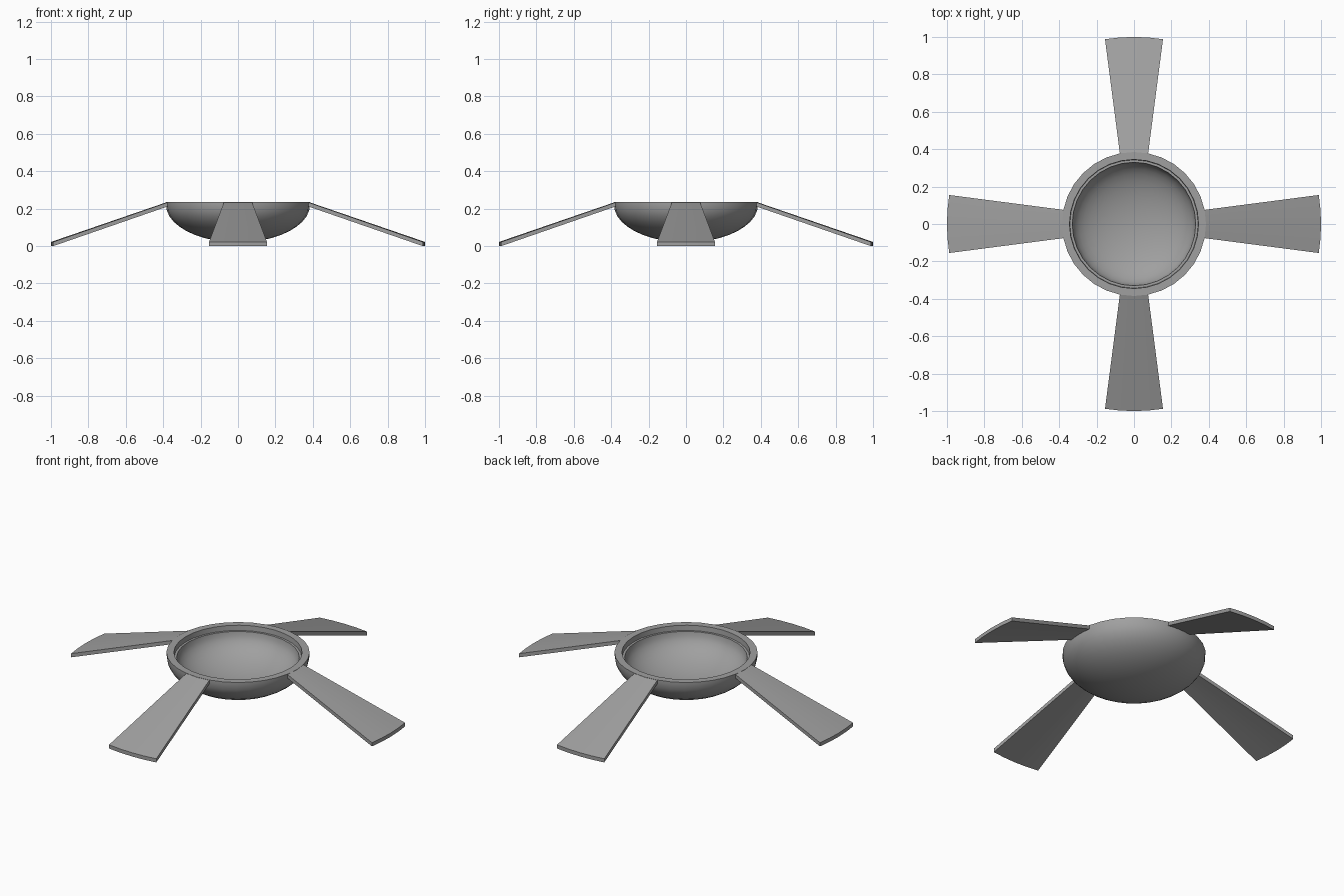
import bpy, bmesh
from math import sin, cos, pi, sqrt, radians

if "Cube" in bpy.data.objects:
    bpy.data.objects.remove(bpy.data.objects["Cube"], do_unlink=True)

grey = bpy.data.materials.new("plain grey")
grey.use_nodes = True
colour = (0.35, 0.35, 0.35, 1)
grey.diffuse_color = colour
grey.node_tree.nodes["Principled BSDF"].inputs["Base Color"].default_value = colour

TOP, RIM = 0.235, 0.385
SIDES = 32


def finish(bm, name, angle):
    bmesh.ops.recalc_face_normals(bm, faces=bm.faces)
    mesh = bpy.data.meshes.new(name)
    bm.to_mesh(mesh)
    bm.free()
    obj = bpy.data.objects.new(name, mesh)
    bpy.context.collection.objects.link(obj)
    mesh.materials.append(grey)
    bpy.ops.object.select_all(action='DESELECT')
    obj.select_set(True)
    bpy.context.view_layer.objects.active = obj
    bpy.ops.object.shade_smooth_by_angle(angle=radians(angle))
    return obj


def quarter(radius, top, depth, steps=10):
    """Quarter ellipse from the rim down to the axis."""
    return [(radius * cos(i * pi / 2 / steps), top - depth * sin(i * pi / 2 / steps))
            for i in range(steps + 1)]


# Hollow bowl: outer shell, flat rim, stepped lip and inner hollow
outer = quarter(RIM, TOP - 0.015, 0.2)
inner = quarter(0.33, TOP - 0.03, 0.155)
profile = outer[::-1] + [(RIM, TOP), (0.345, TOP), (0.343, TOP - 0.03)] + inner
bm = bmesh.new()
verts = [bm.verts.new((max(r, 0), 0, z)) for r, z in profile]
edges = [bm.edges.new(pair) for pair in zip(verts, verts[1:])]
bmesh.ops.spin(bm, geom=verts + edges, cent=(0, 0, 0), axis=(0, 0, 1),
               angle=2 * pi, steps=SIDES, use_duplicate=False)
bmesh.ops.remove_doubles(bm, verts=bm.verts, dist=0.0005)
finish(bm, "bowl", 35)


# Four sloping blades that widen outward to a curved tip
def blade(name, turn):
    bm = bmesh.new()
    steps = 4
    rows = []
    for radius, half, z in ((0.38, 0.075, TOP), (1.0, 0.155, 0.022)):
        for drop in (0, 0.022):
            row = []
            for i in range(steps + 1):
                y = half * (2 * i / steps - 1)
                x = sqrt(radius ** 2 - y ** 2)
                row.append(bm.verts.new((x * cos(turn) - y * sin(turn),
                                         x * sin(turn) + y * cos(turn), z - drop)))
            rows.append(row)
    top_in, low_in, top_out, low_out = rows
    loop = (top_in, top_out, low_out, low_in)
    for a, b in zip(loop, loop[1:] + loop[:1]):
        for i in range(steps):
            bm.faces.new((a[i], b[i], b[i + 1], a[i + 1]))
    for i in (0, steps):
        bm.faces.new([row[i] for row in loop])
    finish(bm, name, 30)


for i, side in enumerate(("left", "back", "right", "front")):
    blade(side + "_blade", i * pi / 2)
